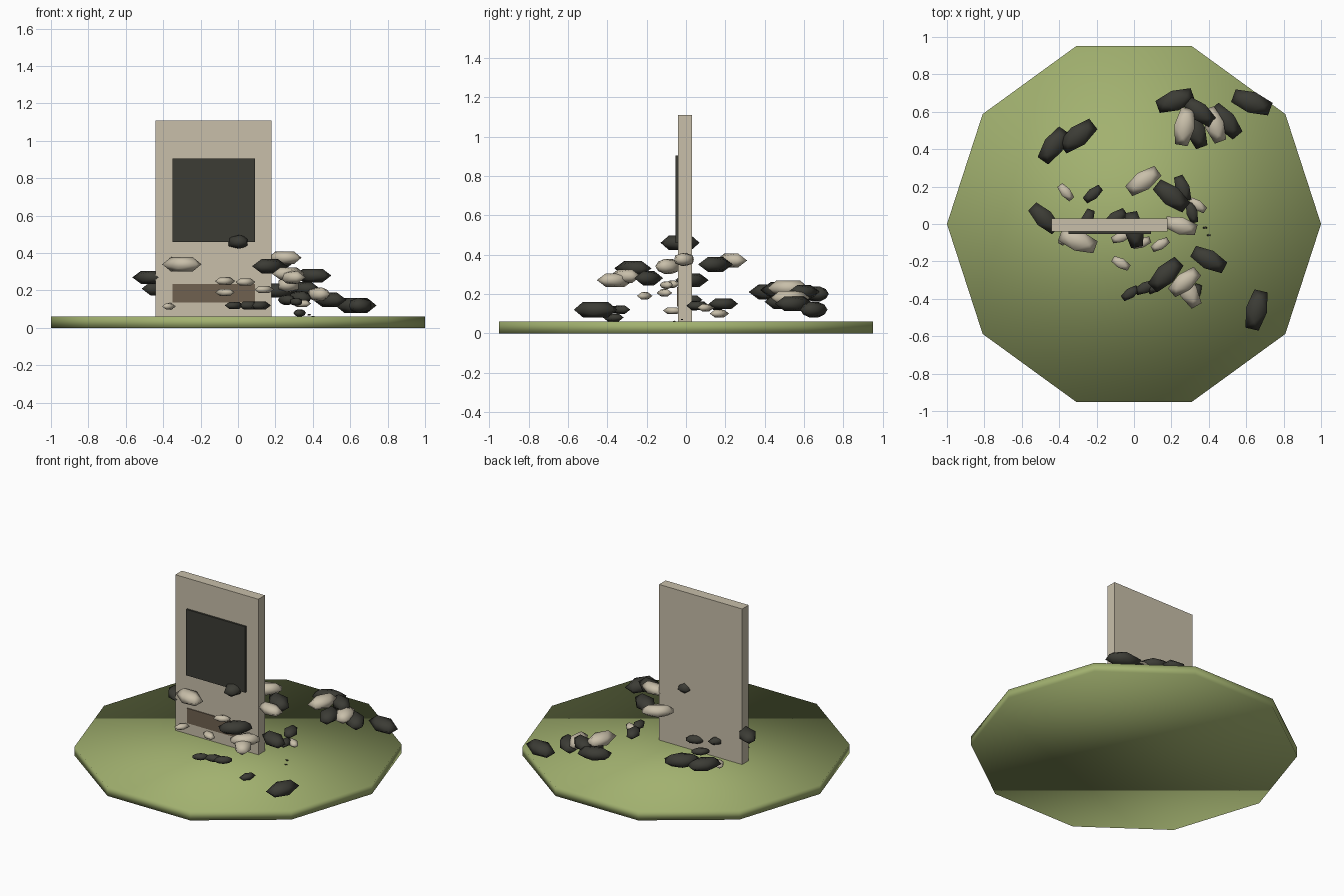
import bpy
import bmesh
import math
from mathutils import Matrix

default_cube = bpy.data.objects.get("Cube")
if default_cube:
    bpy.data.objects.remove(default_cube, do_unlink=True)


def make_material(name, red, green, blue):
    material = bpy.data.materials.new(name)
    material.use_nodes = True
    material.diffuse_color = (red, green, blue, 1)
    shader = material.node_tree.nodes["Principled BSDF"]
    shader.inputs["Base Color"].default_value = (red, green, blue, 1)
    shader.inputs["Roughness"].default_value = 0.9
    return material


grass = make_material("grass green", 0.36, 0.44, 0.16)
sandstone = make_material("pale sandstone", 0.58, 0.52, 0.40)
charcoal = make_material("charcoal", 0.045, 0.045, 0.036)
brown = make_material("dull brown", 0.16, 0.12, 0.08)


def finish(name, builder, material, smooth=False):
    """Turn a bmesh into a named, coloured object."""
    mesh = bpy.data.meshes.new(name)
    bmesh.ops.recalc_face_normals(builder, faces=builder.faces)
    for face in builder.faces:
        face.smooth = smooth
    builder.to_mesh(mesh)
    builder.free()
    mesh.materials.append(material)
    created = bpy.data.objects.new(name, mesh)
    bpy.context.scene.collection.objects.link(created)
    return created


def box(name, material, x_range, y_range, z_range):
    """Box spanning the given ranges."""
    builder = bmesh.new()
    bmesh.ops.create_cube(builder, size=1)
    ranges = (x_range, y_range, z_range)
    for vert in builder.verts:
        for axis, (low, high) in enumerate(ranges):
            vert.co[axis] = high if vert.co[axis] > 0 else low
    return finish(name, builder, material)


def rock(name, material, x, y, z, angle, length):
    """Flattened icosahedron lying on an edge, stretched along its length."""
    golden = (1 + math.sqrt(5)) / 2
    builder = bmesh.new()
    for a in (-1, 1):
        for b in (-golden, golden):
            for corner in ((a, 0, b), (0, b, a), (b, a, 0)):
                builder.verts.new(corner)
    bmesh.ops.convex_hull(builder, input=builder.verts)
    half = length / (2 * golden)
    size = Matrix.Diagonal((half, half * 0.55, half * 0.38, 1))
    turn = Matrix.Rotation(math.radians(angle), 4, "Z")
    builder.transform(Matrix.Translation((x, y, z)) @ turn @ size)
    return finish(name, builder, material, smooth=True)


# Ten-sided grassy base, softly shaded over its rim
base = bmesh.new()
bmesh.ops.create_cone(base, cap_ends=True, segments=10, radius1=1, radius2=1, depth=0.06)
base.transform(Matrix.Translation((0, 0, 0.03)) @ Matrix.Rotation(math.pi / 2, 4, "Z"))
finish("ground_disc", base, grass, smooth=True)

# Upright slab with a dark panel and a brown plate on its front
box("standing_slab", sandstone, (-0.44, 0.18), (-0.04, 0.03), (0.03, 1.11))
box("dark_panel", charcoal, (-0.35, 0.09), (-0.053, -0.04), (0.46, 0.905))
box("brown_plate", brown, (-0.35, 0.09), (-0.046, -0.04), (0.135, 0.235))

# Rocks: x, y, z, heading, length
dark_rocks = [
    (-.43, .42, .21, 55, .2), (-.3, .47, .22, 38, .21),
    (.22, .66, .2, 20, .2), (.63, .65, .12, -20, .21),
    (.49, .55, .15, -50, .2), (.33, .5, .16, -70, .19),
    (.35, .6, .21, -40, .18), (-.22, .16, .14, 40, .11),
    (-.48, .03, .27, -45, .18), (-.25, .02, .17, 70, .12),
    (-.1, .03, .14, 35, .13), (0, -.03, .46, 100, .19),
    (.2, .15, .35, -38, .2), (.26, .19, .15, -70, .14),
    (.31, .06, .14, -75, .11), (.4, -.19, .28, -28, .19),
    (.17, -.27, .33, 45, .2), (.06, -.34, .12, 25, .11),
    (.12, -.33, .12, 35, .11), (-.02, -.37, .12, 35, .1),
    (.33, -.37, .08, 70, .1), (.655, -.46, .12, 77, .21),
    (.38, -.02, .07, 0, .02), (.4, -.06, .06, 0, .02),
]
pale_rocks = [
    (.27, .52, .23, 80, .2), (.43, .53, .18, -70, .19),
    (.05, .23, .37, 35, .19), (-.365, .17, .1, -50, .1),
    (.34, .1, .13, -35, .1), (.25, -.01, .375, -15, .17),
    (-.3, -.09, .34, -20, .2), (.04, -.1, .245, 20, .1),
    (.14, -.11, .205, 30, .1), (-.07, -.21, .19, -30, .1),
    (-.07, -.07, .25, 20, .1), (-.37, -.07, .115, 60, .09),
    (.27, -.31, .29, 40, .18), (.29, -.36, .27, -60, .18),
]
for label, material, rocks in (
    ("dark_rock", charcoal, dark_rocks),
    ("pale_rock", sandstone, pale_rocks),
):
    for number, placement in enumerate(rocks, start=1):
        rock(f"{label}_{number}", material, *placement)
